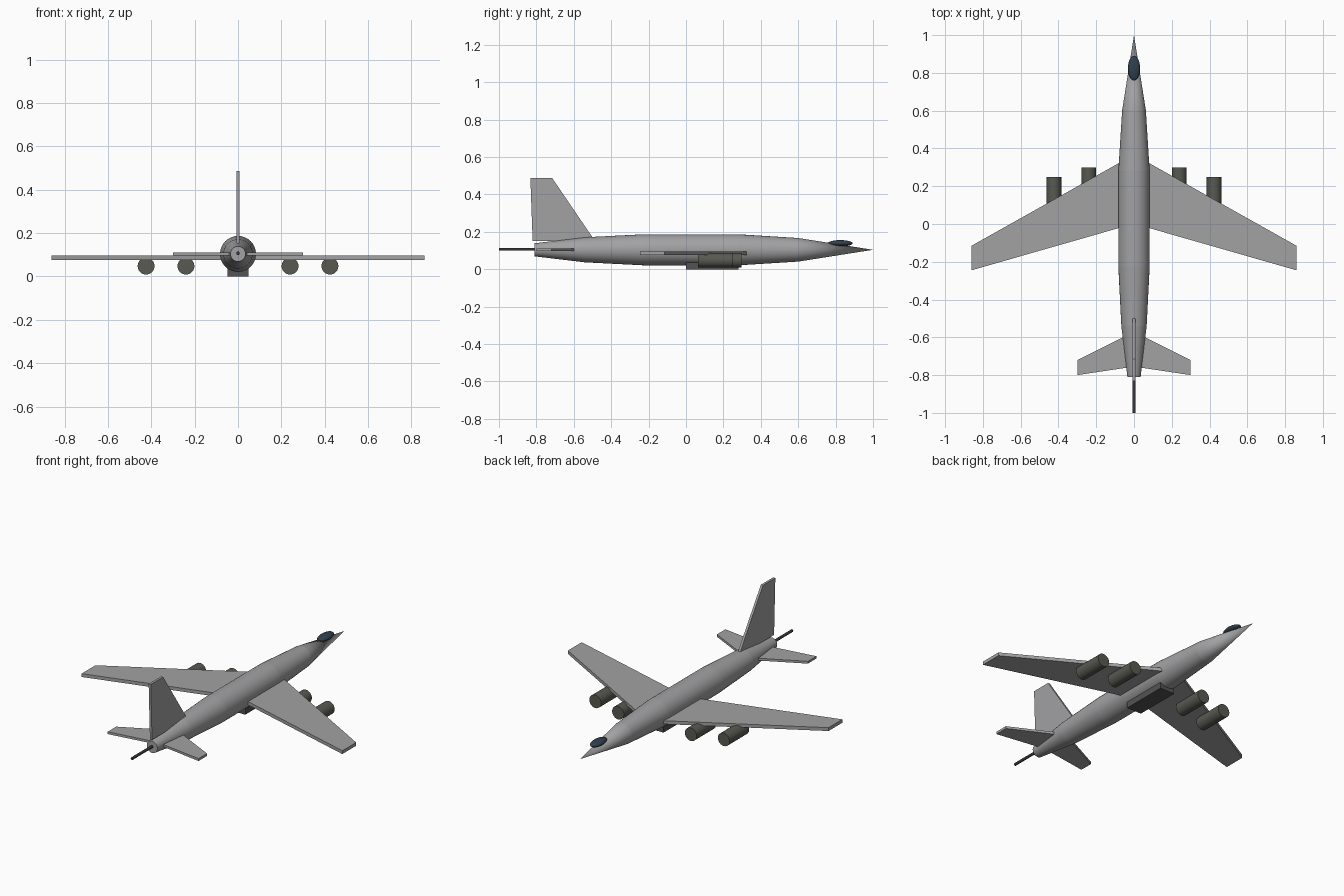
import bpy, bmesh
from math import radians
from mathutils import Vector

cube = bpy.data.objects.get("Cube")
if cube:
    bpy.data.objects.remove(cube, do_unlink=True)


def material(name, rgb):
    m = bpy.data.materials.new(name)
    m.use_nodes = True
    m.diffuse_color = (*rgb, 1)
    m.node_tree.nodes["Principled BSDF"].inputs["Base Color"].default_value = (*rgb, 1)
    return m


GREY = material("airframe grey", (0.36, 0.36, 0.37))
ENGINE = material("engine dark grey", (0.10, 0.10, 0.085))
BAY = material("bay dark grey", (0.09, 0.085, 0.085))
GUN = material("gun black", (0.04, 0.04, 0.042))
GLASS = material("canopy blue", (0.03, 0.05, 0.075))
AXIS_Z = 0.104


def finish(obj, name, mat, smooth=True):
    obj.name = name
    obj.data.materials.append(mat)
    if smooth:
        bpy.ops.object.shade_smooth_by_angle(angle=radians(35))
    return obj


def tube(name, mat, y0, y1, r0, r1, x=0, z=AXIS_Z, sides=32):
    """Round section running along y from y0 to y1."""
    bpy.ops.mesh.primitive_cone_add(
        vertices=sides, radius1=r0, radius2=r1, depth=y1 - y0,
        location=(x, (y0 + y1) / 2, z), rotation=(radians(-90), 0, 0))
    return finish(bpy.context.object, name, mat)


def slab(name, mat, outline, thickness, mirror=False):
    """Flat plate from an outline, extruded along the thickness vector."""
    bm = bmesh.new()
    face = bm.faces.new([bm.verts.new(p) for p in outline])
    top = bmesh.ops.extrude_face_region(bm, geom=[face])["geom"]
    verts = [v for v in top if isinstance(v, bmesh.types.BMVert)]
    bmesh.ops.translate(bm, verts=verts, vec=Vector(thickness))
    bmesh.ops.recalc_face_normals(bm, faces=bm.faces)
    mesh = bpy.data.meshes.new(name)
    bm.to_mesh(mesh)
    bm.free()
    obj = bpy.data.objects.new(name, mesh)
    bpy.context.collection.objects.link(obj)
    if mirror:
        obj.modifiers.new("Mirror", 'MIRROR')
    return finish(obj, name, mat, smooth=False)


# Fuselage sections from tail to nose
stations = [(-0.81, 0.035), (-0.54, 0.067), (-0.225, 0.083),
            (0.28, 0.083), (0.60, 0.063), (1.0, 0.0)]
names = ["tail_cone", "rear_fuselage", "centre_fuselage", "forward_fuselage", "nose_cone"]
for name, (y0, r0), (y1, r1) in zip(names, stations, stations[1:]):
    tube(name, GREY, y0, y1, r0, r1)

# Tail gun
tube("tail_gun", GUN, -1.0, -0.78, 0.008, 0.008, z=0.107, sides=12)

# Canopy
bpy.ops.mesh.primitive_uv_sphere_add(segments=24, ring_count=12, location=(0, 0.825, 0.139))
canopy = bpy.context.object
canopy.scale = (0.032, 0.066, 0.017)
finish(canopy, "canopy", GLASS)

# Wings, tailplanes and fin
slab("wings", GREY, [(0.04, 0.345, 0.076), (0.86, -0.115, 0.076),
                     (0.86, -0.245, 0.076), (0.04, -0.01, 0.076)],
     (0, 0, 0.02), mirror=True)
slab("tailplanes", GREY, [(0, -0.57, 0.097), (0.3, -0.72, 0.097),
                          (0.3, -0.8, 0.097), (0, -0.755, 0.097)],
     (0, 0, 0.014), mirror=True)
slab("fin", GREY, [(-0.007, -0.82, 0.152), (-0.007, -0.487, 0.152),
                   (-0.007, -0.715, 0.487), (-0.007, -0.832, 0.487)],
     (0.014, 0, 0))

# Engines under the wings
for side, s in (("left", 1), ("right", -1)):
    for place, x, front in (("inner", 0.24, 0.298), ("outer", 0.424, 0.25)):
        tube(f"{side}_{place}_engine", ENGINE, front - 0.185, front,
             0.039, 0.039, x=s * x, z=0.048, sides=24)

# Belly bay
slab("belly_bay", BAY, [(-0.048, 0, 0), (0.048, 0, 0), (0.048, 0.28, 0), (-0.048, 0.28, 0)],
     (0, 0, 0.045))
